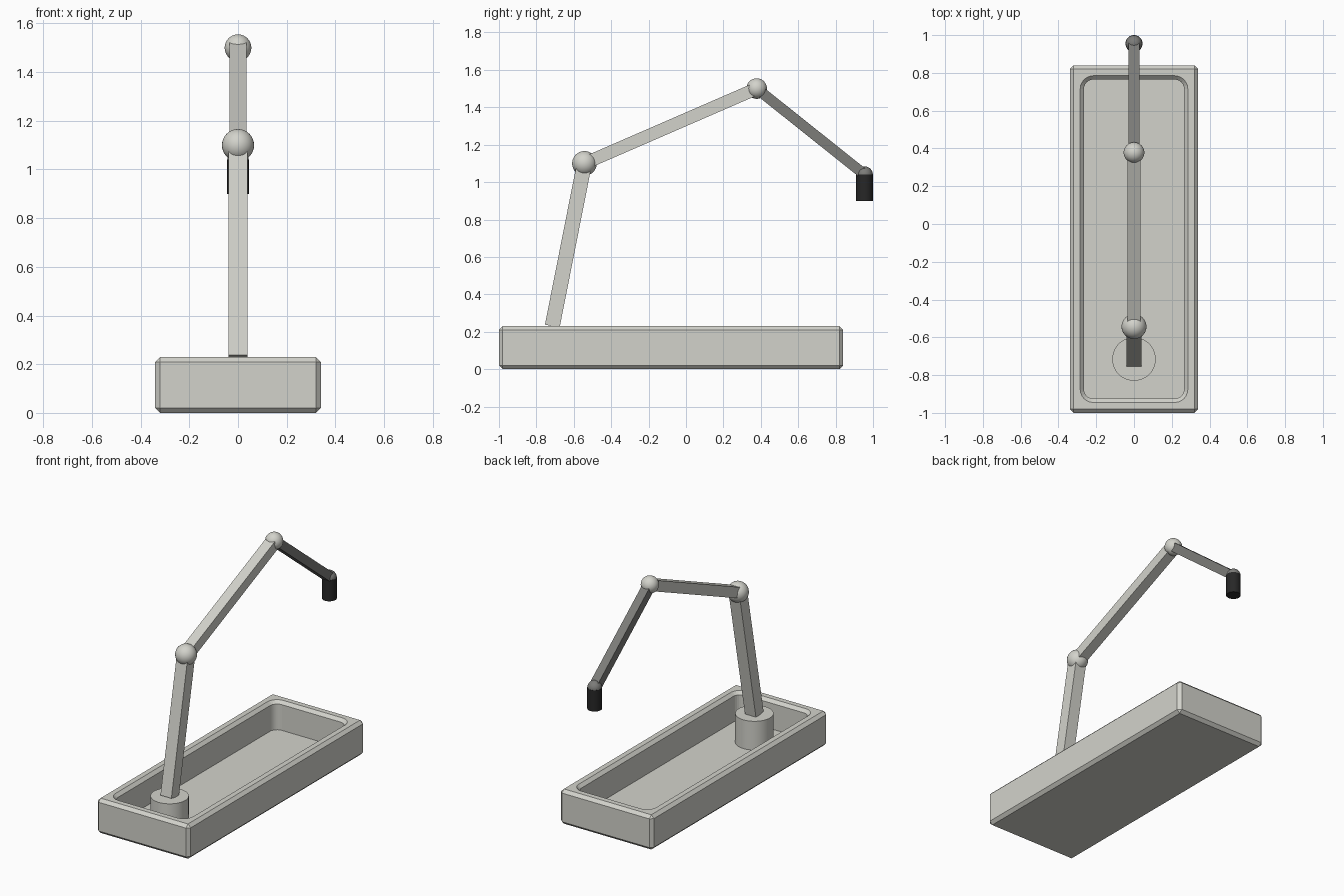
import bpy, bmesh, math
from mathutils import Vector, Matrix

if "Cube" in bpy.data.objects:
    bpy.data.objects.remove(bpy.data.objects["Cube"], do_unlink=True)


def material(name, r, g, b):
    m = bpy.data.materials.new(name)
    m.use_nodes = True
    m.diffuse_color = (r, g, b, 1)
    bsdf = next(n for n in m.node_tree.nodes if n.type == "BSDF_PRINCIPLED")
    bsdf.inputs["Base Color"].default_value = (r, g, b, 1)
    return m


LIGHT = material("warm light grey", 0.65, 0.65, 0.60)
MID = material("dark grey", 0.2, 0.2, 0.19)
BLACK = material("near black", 0.02, 0.02, 0.02)


def make(name, bm, mat, smooth=False):
    bmesh.ops.recalc_face_normals(bm, faces=bm.faces)
    mesh = bpy.data.meshes.new(name)
    bm.to_mesh(mesh)
    bm.free()
    mesh.materials.append(mat)
    ob = bpy.data.objects.new(name, mesh)
    bpy.context.collection.objects.link(ob)
    if smooth:
        bpy.ops.object.select_all(action="DESELECT")
        bpy.context.view_layer.objects.active = ob
        ob.select_set(True)
        bpy.ops.object.shade_smooth_by_angle(angle=math.radians(35))
    return ob


def box(size, centre, rot=Matrix()):
    bm = bmesh.new()
    bmesh.ops.create_cube(bm, size=1, matrix=Matrix.Translation(centre) @ rot @ Matrix.Diagonal((*size, 1)))
    return bm


def arm(name, a, b, width, mat):
    """Square bar running between two points"""
    a, b = Vector(a), Vector(b)
    d = b - a
    rot = Matrix.Rotation(-math.atan2(d.y, d.z), 4, "X")
    make(name, box((width, width, d.length), (a + b) / 2, rot), mat)


def ball(name, centre, radius, mat):
    bm = bmesh.new()
    bmesh.ops.create_uvsphere(bm, u_segments=32, v_segments=16, radius=radius,
                              matrix=Matrix.Translation(centre))
    make(name, bm, mat, True)


def cylinder(name, y, z0, z1, radius, mat):
    bm = bmesh.new()
    bmesh.ops.create_cone(bm, cap_ends=True, segments=48, radius1=radius, radius2=radius,
                          depth=z1 - z0, matrix=Matrix.Translation((0, y, (z0 + z1) / 2)))
    make(name, bm, mat, True)


def rounded_ring(bm, hx, hy, cy, r, z, steps=6):
    ring = []
    for k, (sx, sy) in enumerate([(1, 1), (-1, 1), (-1, -1), (1, -1)]):
        for i in range(steps + 1):
            t = math.pi / 2 * (k + i / steps)
            ring.append(bm.verts.new((sx * (hx - r) + r * math.cos(t),
                                      cy + sy * (hy - r) + r * math.sin(t), z)))
    return ring


TOP, FLOOR, CHAMFER, MID_Y = 0.23, 0.04, 0.02, -0.08

# Tray body with chamfered edges
bm = box((0.68, 1.84, TOP), (0, MID_Y, TOP / 2))
bmesh.ops.bevel(bm, geom=bm.edges[:], offset=CHAMFER, segments=1, affect="EDGES")
tray = make("tray", bm, LIGHT)

# Rounded cavity with a chamfered rim
bm = bmesh.new()
rings = [rounded_ring(bm, 0.265 + g, 0.845 + g, MID_Y, 0.05 + g, z)
         for g, z in [(0, FLOOR), (0, TOP - CHAMFER), (2 * CHAMFER, TOP + CHAMFER)]]
for lo, hi in zip(rings, rings[1:]):
    for i in range(len(lo)):
        j = (i + 1) % len(lo)
        bm.faces.new((lo[i], lo[j], hi[j], hi[i]))
bm.faces.new(rings[0])
bm.faces.new(rings[-1])
cutter = make("cavity_cutter", bm, LIGHT)
cutter.hide_render = True
mod = tray.modifiers.new("cavity", "BOOLEAN")
mod.operation, mod.solver, mod.object = "DIFFERENCE", "EXACT", cutter
bpy.context.view_layer.objects.active = tray
bpy.ops.object.modifier_apply(modifier=mod.name)
bpy.data.objects.remove(cutter, do_unlink=True)

# Pedestal and jointed arm
foot, elbow = (0, -0.715, TOP), (0, -0.543, 1.10)
wrist, tip = (0, 0.378, 1.50), (0, 0.955, 1.04)
cylinder("pedestal", foot[1], FLOOR, TOP, 0.115, LIGHT)
arm("lower_arm", foot, elbow, 0.08, LIGHT)
ball("elbow_joint", elbow, 0.066, LIGHT)
arm("upper_arm", elbow, wrist, 0.068, LIGHT)
ball("wrist_joint", wrist, 0.055, LIGHT)
arm("fore_arm", wrist, tip, 0.056, MID)

# Tool head
ball("tool_joint", tip, 0.044, MID)
cylinder("tool_head", tip[1], 0.90, tip[2], 0.045, BLACK)
